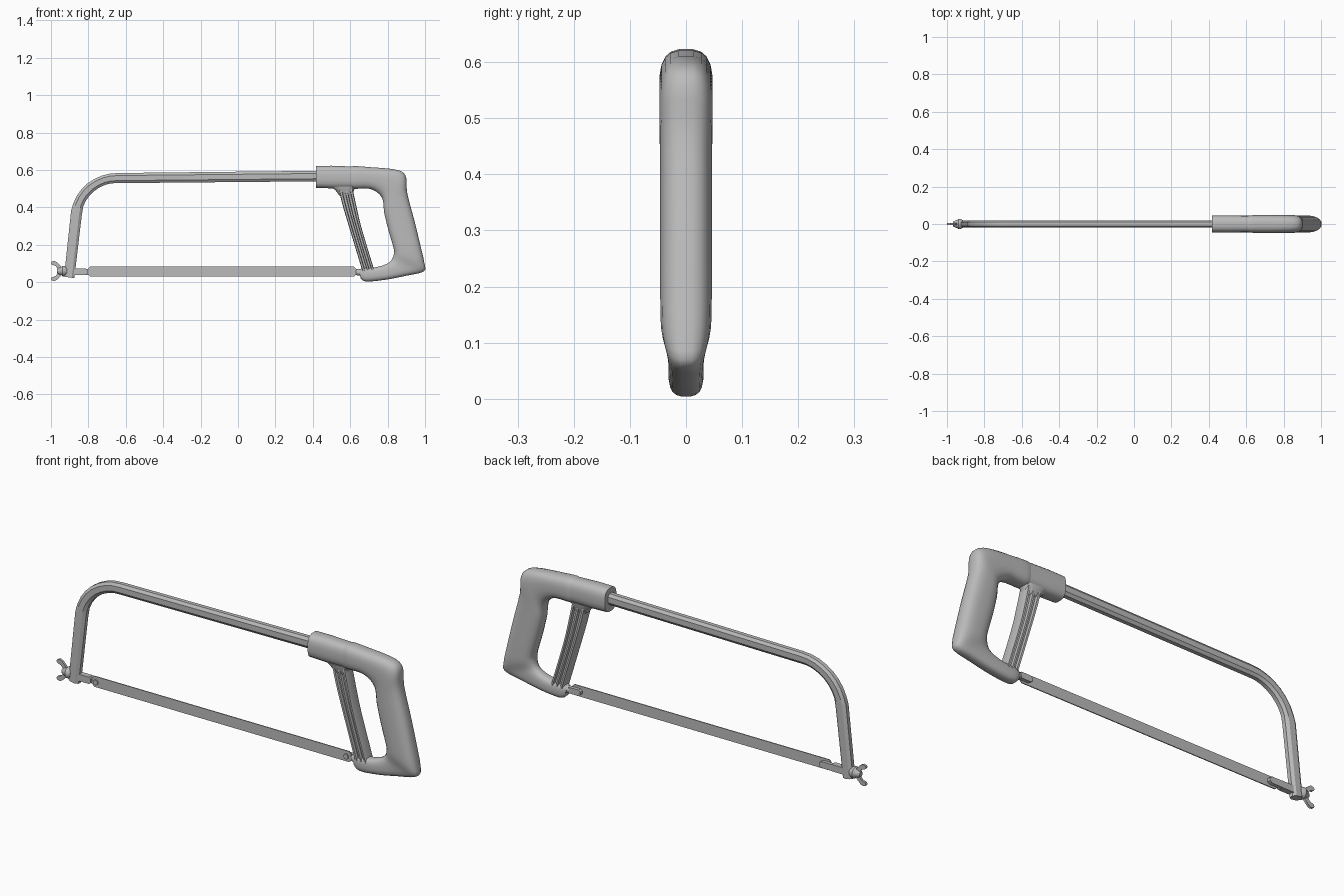
import bpy, bmesh, math
from mathutils import Vector

cube = bpy.data.objects.get("Cube")
if cube:
    bpy.data.objects.remove(cube)

GREY = (0.5, 0.5, 0.5, 1)
steel = bpy.data.materials.new("plain grey")
steel.use_nodes = True
steel.diffuse_color = GREY
steel.node_tree.nodes["Principled BSDF"].inputs["Base Color"].default_value = GREY


def finish(name, bm, angle=40):
    bmesh.ops.recalc_face_normals(bm, faces=bm.faces)
    me = bpy.data.meshes.new(name)
    bm.to_mesh(me)
    bm.free()
    me.materials.append(steel)
    ob = bpy.data.objects.new(name, me)
    bpy.context.collection.objects.link(ob)
    bpy.ops.object.select_all(action='DESELECT')
    ob.select_set(True)
    bpy.context.view_layer.objects.active = ob
    bpy.ops.object.shade_smooth_by_angle(angle=math.radians(angle))
    return ob


def rounded(n, power):
    """Superellipse outline in the unit square."""
    pts = []
    for i in range(n):
        a = 2 * math.pi * (i + 0.5) / n
        c, s = math.cos(a), math.sin(a)
        pts.append((math.copysign(abs(c) ** power, c), math.copysign(abs(s) ** power, s)))
    m = max(p[0] for p in pts)
    return [(a / m, b / m) for a, b in pts]


def chamfered(k):
    return [(1, k), (k, 1), (-k, 1), (-1, k), (-1, -k), (-k, -1), (k, -1), (1, -k)]


def smooth_rows(rows, steps):
    """Catmull-Rom interpolation of section rows."""
    out = []
    for i in range(len(rows) - 1):
        p = [Vector(rows[max(0, min(len(rows) - 1, i + k))]) for k in (-1, 0, 1, 2)]
        for j in range(steps):
            t = j / steps
            out.append(0.5 * (2 * p[1] + (p[2] - p[0]) * t
                              + (2 * p[0] - 5 * p[1] + 4 * p[2] - p[3]) * t * t
                              + (3 * p[1] - p[0] - 3 * p[2] + p[3]) * t ** 3))
    return out + [Vector(rows[-1])]


def loft(name, rows, outline, steps=1, y=0, angle=40):
    """Rows are inner x, inner z, outer x, outer z, half width."""
    bm = bmesh.new()
    rings = []
    for ix, iz, ox, oz, w in smooth_rows(rows, steps):
        rings.append([bm.verts.new(((ix + ox) / 2 + (ox - ix) / 2 * t, y + w * s,
                                    (iz + oz) / 2 + (oz - iz) / 2 * t)) for t, s in outline])
    n = len(outline)
    for a, b in zip(rings, rings[1:]):
        for i in range(n):
            bm.faces.new((a[i], a[(i + 1) % n], b[(i + 1) % n], b[i]))
    bm.faces.new(rings[0])
    bm.faces.new(rings[-1])
    return finish(name, bm, angle)


def along_x(name, z, stations, n=12):
    """Turned part along x; stations are x, radius."""
    return loft(name, [(x, z - r, x, z + r, r) for x, r in stations], rounded(n, 1))


def plate(name, points, y0, y1):
    """Profile in the xz plane, extruded from y0 to y1."""
    bm = bmesh.new()
    face = bm.faces.new([bm.verts.new((x, y0, z)) for x, z in points])
    top = bmesh.ops.extrude_face_region(bm, geom=[face])["geom"]
    for v in top:
        if isinstance(v, bmesh.types.BMVert):
            v.co.y = y1
    return finish(name, bm, 30)


def disc(x, z, r, n=12):
    return [(x + r * math.cos(2 * math.pi * i / n), z + r * math.sin(2 * math.pi * i / n))
            for i in range(n)]


# Bent tubular frame: upright, quarter bend, long top bar
W = 0.02
frame = [(-0.875, 0.022, -0.93, 0.03, W), (-0.835, 0.36, -0.892, 0.385, W)]
for i in range(1, 8):
    a = math.radians(8 + 82 * i / 8)
    c, s = math.cos(a), math.sin(a)
    frame.append((-0.643 - 0.194 * c, 0.348 + 0.184 * s, -0.643 - 0.25 * c, 0.348 + 0.236 * s, W))
frame += [(-0.643, 0.53, -0.643, 0.584, W), (0.46, 0.54, 0.46, 0.596, W)]
loft("frame_bar", frame, chamfered(0.5), angle=25)

# Sleeve where the bar enters the handle
loft("handle_sleeve", [(0.417, 0.505, 0.417, 0.622, 0.046), (0.50, 0.502, 0.50, 0.623, 0.046),
                       (0.66, 0.503, 0.66, 0.617, 0.044)], rounded(20, 0.7))

# Grip: over the top, down the back and forward along the foot
grip = [
    (0.605, 0.512, 0.605, 0.608, 0.036), (0.615, 0.50, 0.615, 0.621, 0.046),
    (0.70, 0.50, 0.71, 0.615, 0.047), (0.745, 0.48, 0.82, 0.606, 0.047),
    (0.77, 0.45, 0.878, 0.59, 0.047), (0.778, 0.415, 0.90, 0.555, 0.047),
    (0.782, 0.37, 0.905, 0.475, 0.046), (0.805, 0.275, 0.943, 0.33, 0.046),
    (0.83, 0.19, 0.977, 0.19, 0.046), (0.834, 0.155, 0.996, 0.105, 0.044),
    (0.82, 0.118, 0.994, 0.058, 0.034), (0.79, 0.096, 0.90, 0.035, 0.031),
    (0.735, 0.08, 0.785, 0.013, 0.031), (0.67, 0.078, 0.685, 0.004, 0.029),
    (0.648, 0.062, 0.655, 0.022, 0.02)]
loft("handle_grip", grip, rounded(20, 0.7), steps=3, angle=50)

# Front guard: recessed web with three raised ribs
guard = [(0.535, 0.515, 0.61), (0.557, 0.42, 0.63), (0.597, 0.285, 0.662), (0.665, 0.06, 0.73)]


def guard_strip(name, a, b, w, k):
    loft(name, [(l + (r - l) * a, z, l + (r - l) * b, z, w) for l, z, r in guard],
         chamfered(k), steps=3)


guard_strip("guard_web", 0.03, 0.97, 0.018, 0.9)
for name, a, b in (("front", 0, 0.24), ("middle", 0.4, 0.62), ("rear", 0.78, 1)):
    guard_strip("guard_rib_" + name, a, b, 0.03, 0.6)
# Flares joining the guard to the sleeve
loft("guard_root", [(0.49, 0.512, 0.635, 0.512, 0.036), (0.52, 0.493, 0.62, 0.493, 0.032),
                    (0.54, 0.465, 0.615, 0.465, 0.022)], rounded(16, 0.7), steps=2)

# Blade with rounded ends, its pins and the holders behind it
blade = [(-0.79, 0.03), (0.62, 0.03), (0.63, 0.04), (0.63, 0.073), (0.62, 0.083),
         (-0.79, 0.083), (-0.80, 0.073), (-0.80, 0.04)]
plate("blade", blade, -0.008, -0.003)
for side, x in (("front", -0.78), ("rear", 0.605)):
    plate("blade_pin_" + side, disc(x, 0.055, 0.013), -0.014, 0.003)
plate("holder_front", [(-0.88, 0.04), (-0.76, 0.04), (-0.745, 0.048), (-0.745, 0.064),
                       (-0.76, 0.072), (-0.88, 0.072)], -0.003, 0.014)
plate("holder_front_shank", [(-0.88, 0.039), (-0.815, 0.039), (-0.805, 0.046),
                             (-0.805, 0.066), (-0.815, 0.073), (-0.88, 0.073)], -0.014, 0.014)
plate("holder_rear", [(0.575, 0.048), (0.585, 0.04), (0.64, 0.04), (0.64, 0.07),
                      (0.585, 0.07), (0.575, 0.062)], -0.003, 0.014)
along_x("holder_rear_rod", 0.053, [(0.632, 0.012), (0.638, 0.017), (0.69, 0.017)])

# Wing nut on the tension bolt
along_x("tension_bolt", 0.06, [(-0.965, 0.009), (-0.86, 0.009)])
along_x("wing_nut_body", 0.06, [(-0.968, 0.012), (-0.962, 0.016), (-0.945, 0.022),
                                (-0.938, 0.028), (-0.928, 0.028), (-0.915, 0.02)])
for name, s in (("upper", 1), ("lower", -1)):
    wing = [(-0.942, 0.01), (-0.948, 0.026), (-0.968, 0.047), (-0.982, 0.054),
            (-0.996, 0.05), (-1.0, 0.042), (-0.994, 0.033), (-0.975, 0.027), (-0.962, 0.01)]
    plate("wing_" + name, [(x, 0.06 + s * z) for x, z in wing], -0.006, 0.006)
